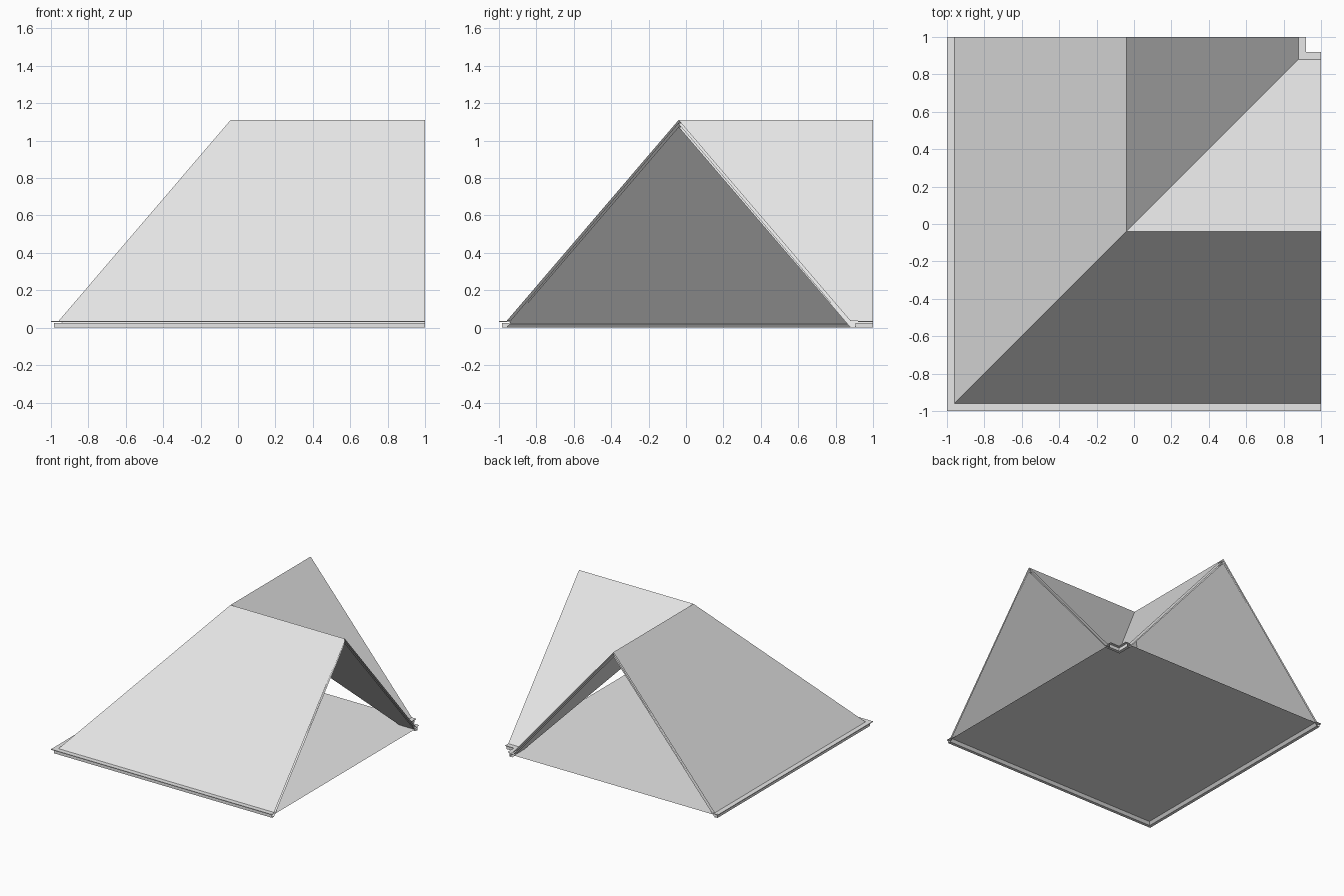
import bpy

if "Cube" in bpy.data.objects:
    bpy.data.objects.remove(bpy.data.objects["Cube"], do_unlink=True)

RIDGE = -0.04   # offset of both ridge lines
END = 1.0       # open gable ends

grey = bpy.data.materials.new("light_grey")
grey.use_nodes = True
colour = (0.8, 0.8, 0.8, 1)
grey.diffuse_color = colour
grey.node_tree.nodes["Principled BSDF"].inputs["Base Color"].default_value = colour


def mirror(half):
    """Half profile from eave to ridge -> full profile across the roof."""
    left = [(RIDGE - d, z) for d, z in half]
    right = [(RIDGE + d, z) for d, z in reversed(half) if d > 0]
    return left + right


def sweep_corner(name, upper, lower):
    """Sweep a closed profile round the mitred right-angle corner, ends open."""
    loop = mirror(upper) + mirror(lower)[::-1]
    verts, faces = [], []
    for t, z in loop:
        verts += [(END, t, z), (t, t, z), (t, END, z)]
    n = len(loop)
    for i in range(n):
        p, q = 3 * i, 3 * ((i + 1) % n)
        for k in (0, 1):
            faces.append((p + k, q + k, q + k + 1, p + k + 1))
    mesh = bpy.data.meshes.new(name)
    mesh.from_pydata(verts, [], faces)
    mesh.materials.append(grey)
    obj = bpy.data.objects.new(name, mesh)
    bpy.context.collection.objects.link(obj)
    return obj


# Outer covering with a flat eave lip
sweep_corner("roof_covering",
             [(0.96, 0.035), (0.92, 0.035), (0, 1.11)],
             [(0.96, 0.03), (0.905, 0.03), (0, 1.095)])

# Inner lining with the fascia under the lip
sweep_corner("roof_lining",
             [(0.945, 0), (0.945, 0.026), (0.905, 0.026), (0, 1.09)],
             [(0.92, 0), (0, 1.073)])

# Thin ceiling panel closing the underside
sweep_corner("ceiling_panel",
             [(0.90, 0.022), (0, 0.022)],
             [(0.90, 0.019), (0, 0.019)])
